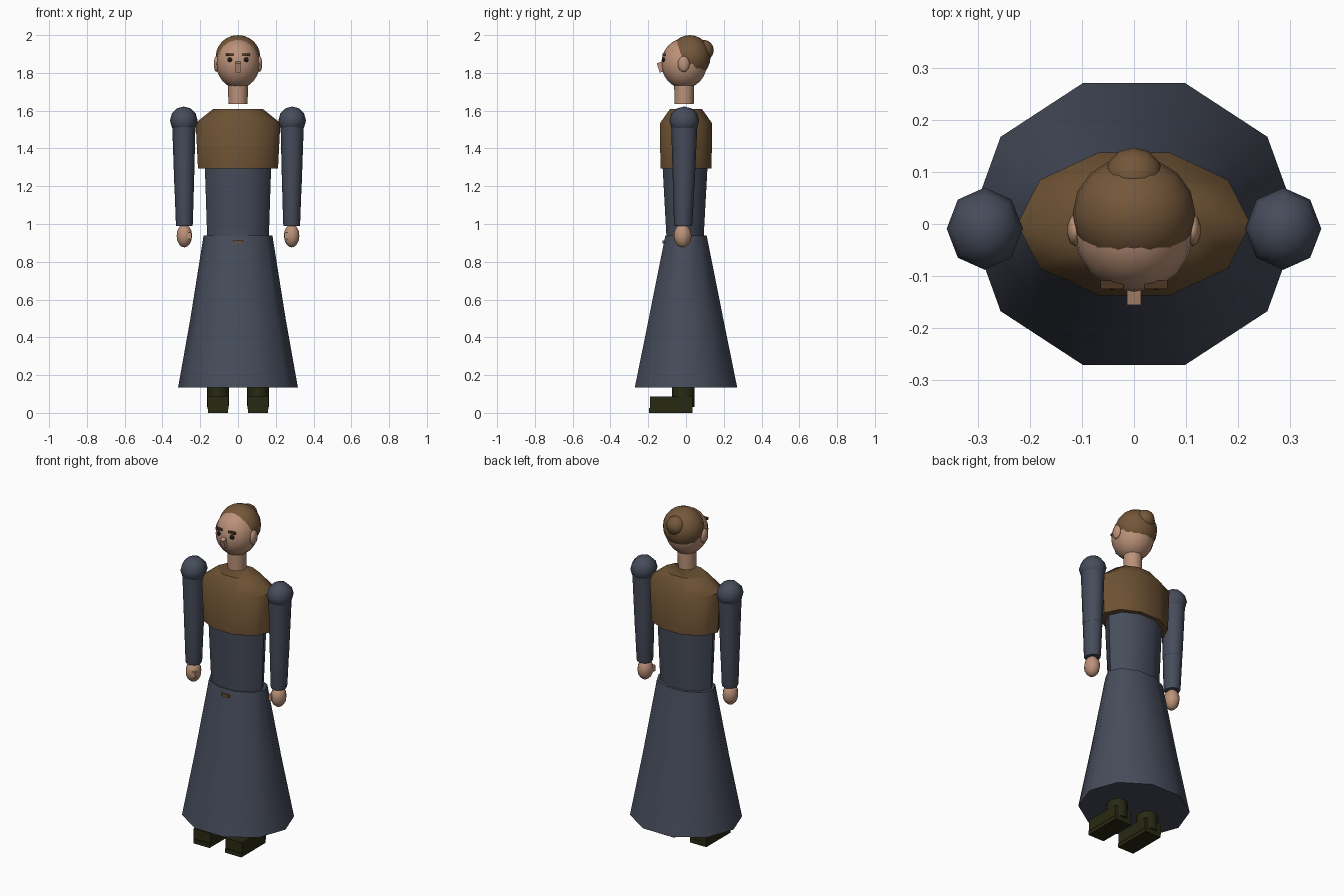
import bpy, bmesh, math
from mathutils import Matrix, Vector

if "Cube" in bpy.data.objects:
    bpy.data.objects.remove(bpy.data.objects["Cube"])


def material(name, rgb):
    m = bpy.data.materials.new(name)
    m.diffuse_color = (*rgb, 1)
    m.use_nodes = True
    m.node_tree.nodes["Principled BSDF"].inputs["Base Color"].default_value = m.diffuse_color
    return m


BLUE = material("slate_blue_cloth", (0.062, 0.072, 0.104))
BROWN = material("brown_shawl", (0.150, 0.082, 0.033))
HAIR = material("brown_hair", (0.175, 0.095, 0.042))
SKIN = material("skin", (0.50, 0.285, 0.19))
BOOT = material("dark_leather", (0.022, 0.022, 0.007))
DARK = material("dark_eye", (0.012, 0.010, 0.008))
BROW = material("dark_brown_brow", (0.070, 0.036, 0.016))


def finish(name, bm, mat, smooth=50):
    bmesh.ops.recalc_face_normals(bm, faces=bm.faces)
    me = bpy.data.meshes.new(name)
    bm.to_mesh(me)
    bm.free()
    me.materials.append(mat)
    ob = bpy.data.objects.new(name, me)
    bpy.context.collection.objects.link(ob)
    if smooth:
        bpy.ops.object.select_all(action='DESELECT')
        ob.select_set(True)
        bpy.context.view_layer.objects.active = ob
        bpy.ops.object.shade_smooth_by_angle(angle=math.radians(smooth))
    return ob


def loft(name, rings, mat, n=10):
    """Closed stack of elliptical rings: (z, cx, cy, rx, ry)."""
    bm = bmesh.new()
    loops = []
    for z, cx, cy, rx, ry in rings:
        angles = [2 * math.pi * i / n for i in range(n)]
        loops.append([bm.verts.new((cx + rx * math.cos(a), cy + ry * math.sin(a), z)) for a in angles])
    for a, b in zip(loops, loops[1:]):
        for i in range(n):
            j = (i + 1) % n
            bm.faces.new((a[i], a[j], b[j], b[i]))
    bm.faces.new(loops[0])
    bm.faces.new(loops[-1])
    return finish(name, bm, mat)


def ellipsoid(name, centre, radii, mat, seg=14, rings=10):
    bm = bmesh.new()
    bmesh.ops.create_uvsphere(bm, u_segments=seg, v_segments=rings, radius=1)
    bmesh.ops.scale(bm, vec=Vector(radii), verts=bm.verts)
    bmesh.ops.translate(bm, vec=Vector(centre), verts=bm.verts)
    return finish(name, bm, mat, 60)


def box(name, centre, size, mat, tilt=0):
    bm = bmesh.new()
    bmesh.ops.create_cube(bm, size=1)
    bmesh.ops.scale(bm, vec=Vector(size), verts=bm.verts)
    bmesh.ops.rotate(bm, matrix=Matrix.Rotation(math.radians(tilt), 3, 'X'), verts=bm.verts)
    bmesh.ops.translate(bm, vec=Vector(centre), verts=bm.verts)
    return finish(name, bm, mat, 0)


# Dress: skirt, bodice, shawl
loft("skirt", [(0.135, 0, 0, 0.317, 0.285), (0.50, 0, 0, 0.252, 0.207),
               (0.94, 0, 0, 0.182, 0.115)], BLUE)
loft("bodice", [(0.92, 0, -0.005, 0.163, 0.103), (1.32, 0, -0.005, 0.176, 0.126)], BLUE)
loft("shawl", [(1.295, 0, 0, 0.212, 0.143), (1.535, 0, 0, 0.224, 0.144),
               (1.61, 0, 0, 0.130, 0.088)], BROWN)
box("belt_buckle", (0, -0.115, 0.905), (0.054, 0.02, 0.016), BROWN)

# Head and hair
loft("neck", [(1.635, 0, -0.01, 0.051, 0.051), (1.76, 0, -0.01, 0.053, 0.053)], SKIN, 12)
ellipsoid("head", (0, -0.01, 1.85), (0.116, 0.121, 0.132), SKIN, 16, 12)
ellipsoid("hair", (0, 0.02, 1.885), (0.118, 0.110, 0.115), HAIR, 16, 12)
ellipsoid("hair_bun", (0, 0.092, 1.92), (0.056, 0.055, 0.055), HAIR, 12, 8)
box("nose", (0, -0.132, 1.831), (0.026, 0.032, 0.052), SKIN, 18)

for side, s in (("left", -1), ("right", 1)):
    # Face details
    ellipsoid(side + "_ear", (s * 0.113, -0.012, 1.847), (0.016, 0.031, 0.042), SKIN, 10, 8)
    ellipsoid(side + "_eye", (s * 0.042, -0.117, 1.869), (0.015, 0.010, 0.013), DARK, 8, 6)
    box(side + "_eyebrow", (s * 0.042, -0.117, 1.896), (0.044, 0.016, 0.012), BROW)

    # Arm with puffed shoulder, sleeve, cuff and hand
    ellipsoid(side + "_shoulder", (s * 0.287, -0.009, 1.548), (0.073, 0.079, 0.074), BLUE, 8, 6)
    loft(side + "_upper_sleeve", [(1.20, s * 0.285, -0.012, 0.052, 0.057),
                                  (1.54, s * 0.287, -0.009, 0.062, 0.070)], BLUE, 8)
    loft(side + "_lower_sleeve", [(0.99, s * 0.284, -0.015, 0.043, 0.046),
                                  (1.005, s * 0.284, -0.015, 0.045, 0.049),
                                  (1.215, s * 0.285, -0.012, 0.052, 0.057)], BLUE, 8)
    ellipsoid(side + "_hand", (s * 0.284, -0.018, 0.938), (0.043, 0.047, 0.062), SKIN, 10, 8)
    box(side + "_thumb", (s * 0.256, -0.045, 0.937), (0.022, 0.032, 0.034), SKIN)

    # Boot
    loft(side + "_boot_shaft", [(0.03, s * 0.106, -0.015, 0.057, 0.062),
                                (0.22, s * 0.106, -0.015, 0.058, 0.063)], BOOT, 10)
    box(side + "_boot_foot", (s * 0.106, -0.078, 0.054), (0.112, 0.226, 0.066), BOOT)
    box(side + "_boot_sole", (s * 0.106, -0.081, 0.0125), (0.108, 0.232, 0.025), BOOT)
